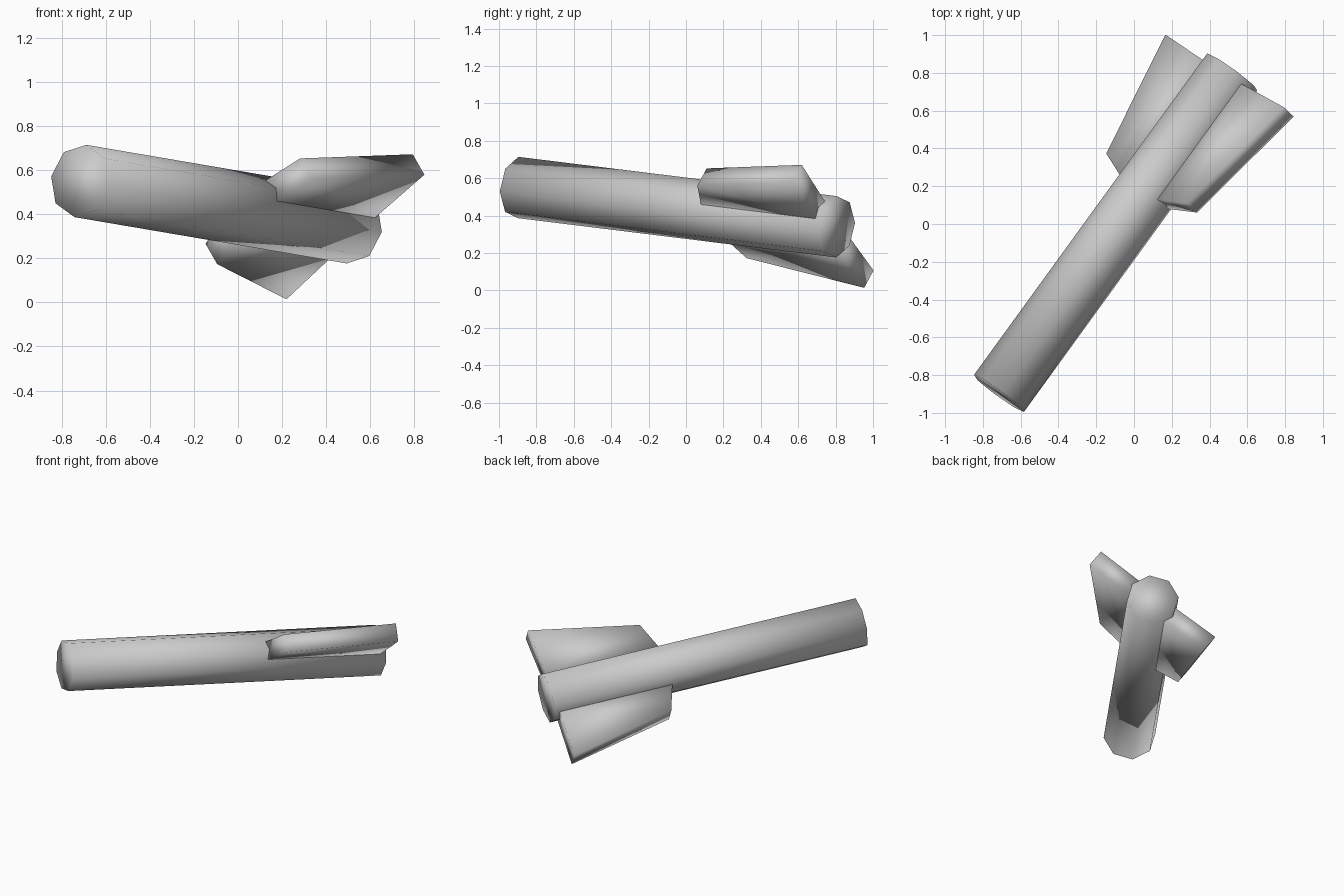
import bpy, bmesh, math
from mathutils import Vector, Matrix

if "Cube" in bpy.data.objects:
    bpy.data.objects.remove(bpy.data.objects["Cube"])

# Local frame: +Y runs along the body to the tail, +X is sideways, +Z is up
TAIL = Vector((0.52, 0.805, 0.34))
NOSE = Vector((-0.715, -0.897, 0.55))
axis = (TAIL - NOSE).normalized()
side = axis.cross(Vector((0, 0, 1))).normalized()
up = side.cross(axis)
frame = Matrix((side, axis, up)).transposed().to_4x4()
frame.translation = TAIL
LENGTH = (TAIL - NOSE).length
RADIUS = 0.166
FIN_ANGLE = math.radians(37.8)

grey = bpy.data.materials.new("light grey")
grey.diffuse_color = (0.6, 0.6, 0.6, 1)
grey.use_nodes = True
grey.node_tree.nodes["Principled BSDF"].inputs["Base Color"].default_value = grey.diffuse_color


def prism(name, profile, offset, matrix):
    """Sweep a flat profile along an offset into a closed, smooth-shaded solid."""
    bm = bmesh.new()
    face = bm.faces.new([bm.verts.new(p) for p in profile])
    swept = bmesh.ops.extrude_face_region(bm, geom=[face], use_keep_orig=True)
    moved = [g for g in swept["geom"] if isinstance(g, bmesh.types.BMVert)]
    bmesh.ops.translate(bm, verts=moved, vec=offset)
    bm.transform(matrix)
    bmesh.ops.recalc_face_normals(bm, faces=bm.faces)
    for f in bm.faces:
        f.smooth = True
    mesh = bpy.data.meshes.new(name)
    bm.to_mesh(mesh)
    bm.free()
    mesh.materials.append(grey)
    obj = bpy.data.objects.new(name, mesh)
    bpy.context.collection.objects.link(obj)
    return obj


# Eight-sided body with closed ends
octagon = []
for i in range(8):
    a = FIN_ANGLE + i * math.pi / 4
    octagon.append((RADIUS * math.cos(a), -LENGTH, RADIUS * math.sin(a)))
prism("body", octagon, (0, LENGTH, 0), frame)

# Two opposite swept fins: (distance from axis, position along body)
THICK = 0.118
outline = [(0.14, -0.036), (0.463, -0.024), (0.317, -0.73), (0.14, -0.797)]
for name, turn in (("upper_fin", 0), ("lower_fin", math.pi)):
    spin = Matrix.Rotation(-(FIN_ANGLE + turn), 4, 'Y')
    prism(name, [(r, y, -THICK / 2) for r, y in outline], (0, 0, THICK), frame @ spin)
